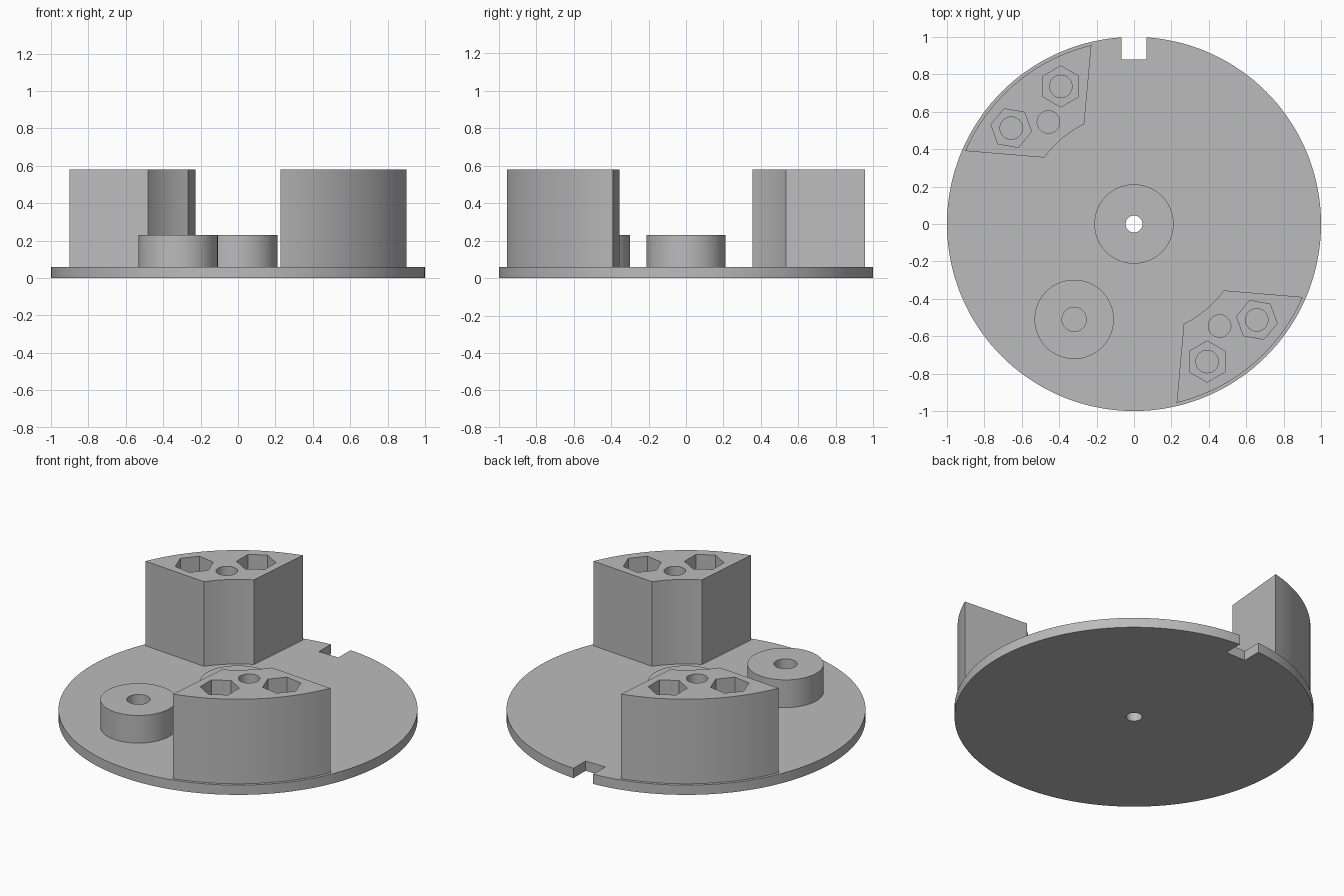
import bpy
import bmesh
from math import cos, sin, radians, pi

cube = bpy.data.objects.get("Cube")
if cube:
    bpy.data.objects.remove(cube, do_unlink=True)

DISC_TOP, BOSS_TOP, BLOCK_TOP = 0.06, 0.23, 0.58

grey = bpy.data.materials.new("light grey")
grey.use_nodes = True
colour = (0.5, 0.5, 0.5, 1)
grey.diffuse_color = colour
grey.node_tree.nodes["Principled BSDF"].inputs["Base Color"].default_value = colour


def polar(radius, degrees):
    return radius * cos(radians(degrees)), radius * sin(radians(degrees))


def arc(radius, start, end, steps):
    return [polar(radius, start + (end - start) * i / steps) for i in range(steps + 1)]


def ring(centre, radius, sides=64, turn=0):
    pts = [polar(radius, turn + 360 * i / sides) for i in range(sides)]
    return [(centre[0] + x, centre[1] + y) for x, y in pts]


def prism(name, outline, bottom, top):
    """Extrude a counter-clockwise outline between two heights."""
    bm = bmesh.new()
    face = bm.faces.new([bm.verts.new((x, y, bottom)) for x, y in outline])
    out = bmesh.ops.extrude_face_region(bm, geom=[face])
    moved = [v for v in out["geom"] if isinstance(v, bmesh.types.BMVert)]
    bmesh.ops.translate(bm, verts=moved, vec=(0, 0, top - bottom))
    bmesh.ops.recalc_face_normals(bm, faces=bm.faces)
    mesh = bpy.data.meshes.new(name)
    bm.to_mesh(mesh)
    bm.free()
    mesh.materials.append(grey)
    obj = bpy.data.objects.new(name, mesh)
    bpy.context.collection.objects.link(obj)
    return obj


def select(obj):
    bpy.ops.object.select_all(action="DESELECT")
    obj.select_set(True)
    bpy.context.view_layer.objects.active = obj


def cut(obj, outline, bottom, top):
    """Subtract a prism and discard the cutter."""
    cutter = prism("cutter", outline, bottom, top)
    cutter.hide_render = True
    mod = obj.modifiers.new("cut", "BOOLEAN")
    mod.operation, mod.solver, mod.object = "DIFFERENCE", "EXACT", cutter
    select(obj)
    bpy.ops.object.modifier_apply(modifier=mod.name)
    bpy.data.objects.remove(cutter, do_unlink=True)


def finish(obj):
    select(obj)
    bpy.ops.object.shade_smooth_by_angle(angle=pi / 6)


# Base disc with a centre hole and a rim notch at the back
disc = prism("base_disc", ring((0, 0), 1, 144), 0, DISC_TOP)
cut(disc, ring((0, 0), 0.045), -0.1, 0.2)
cut(disc, [(-0.067, 0.88), (0.067, 0.88), (0.067, 1.1), (-0.067, 1.1)], -0.1, 0.2)
finish(disc)

# Round bosses: centre hub and offset post
for name, centre, hole in (("centre_hub", (0, 0), 0.045),
                           ("offset_post", (-0.32, -0.51), 0.065)):
    boss = prism(name, ring(centre, 0.212, 96), DISC_TOP, BOSS_TOP)
    cut(boss, ring(centre, hole), 0, 0.4)
    finish(boss)

# Opposed clamp blocks with two nut pockets, their bolt holes and a pin hole
for name, axis in (("back_right_block", 130), ("front_left_block", 310)):
    outline = arc(0.983, axis - 26.6, axis + 26.6, 24) + arc(0.597, axis + 13.5, axis - 13.5, 12)
    block = prism(name, outline, DISC_TOP, BLOCK_TOP)
    cut(block, ring(polar(0.712, axis), 0.06), 0, 0.8)
    for side in (-1, 1):
        centre = polar(0.833, axis + side * 12)
        cut(block, ring(centre, 0.06), 0, 0.8)
        cut(block, ring(centre, 0.11, 6, axis + side * 40), 0.28, 0.8)
    finish(block)
